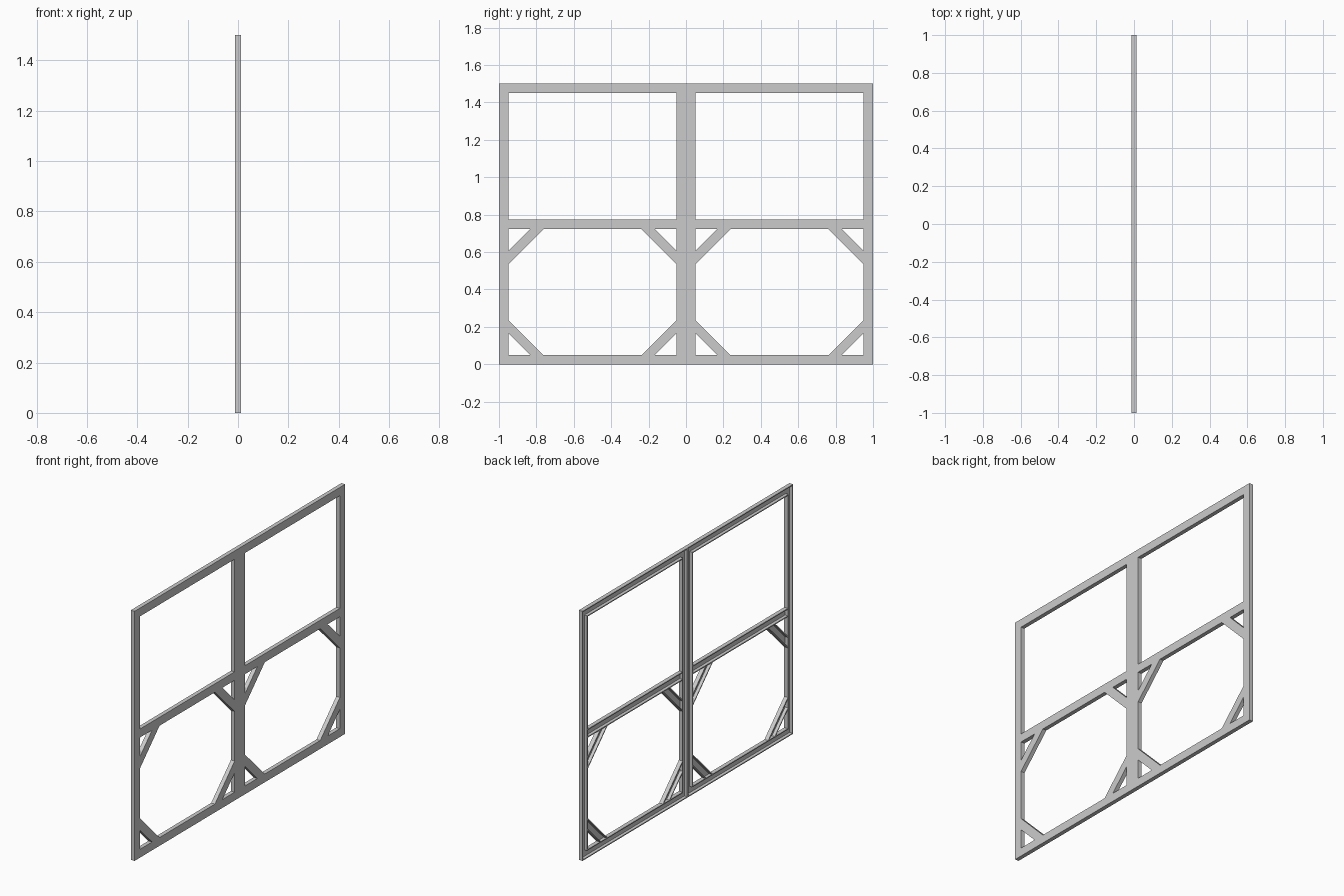
import bpy, bmesh
from mathutils import Vector

if "Cube" in bpy.data.objects:
    bpy.data.objects.remove(bpy.data.objects["Cube"])

D = 0.0125          # half depth of the steel channel
W = 0.006           # wall thickness
T = W / 0.05        # wall as a fraction of the bar width

# U-channel section: (fraction across the bar, depth), open towards -x
SECTION = [(0, -D), (0, D), (1, D), (1, -D),
           (1 - T, -D), (1 - T, D - W), (T, D - W), (T, -D)]


def channel(name, a0, a1, b0, b1):
    """Channel bar; edge a0-a1 on one side, b0-b1 on the other (y, z), mirrored in y."""
    bm = bmesh.new()
    ends = []
    for a, b in ((a0, b0), (a1, b1)):
        a, b = Vector(a), Vector(b)
        ring = []
        for t, x in SECTION:
            p = a.lerp(b, t)
            ring.append(bm.verts.new((x, p.x, p.y)))
        ends.append(ring)
    n = len(SECTION)
    for i in range(n):
        j = (i + 1) % n
        bm.faces.new((ends[0][i], ends[0][j], ends[1][j], ends[1][i]))
    bm.faces.new(ends[0])
    bm.faces.new(ends[1][::-1])
    bmesh.ops.recalc_face_normals(bm, faces=bm.faces)
    me = bpy.data.meshes.new(name)
    bm.to_mesh(me)
    bm.free()
    ob = bpy.data.objects.new(name, me)
    bpy.context.collection.objects.link(ob)
    m = ob.modifiers.new("Mirror", 'MIRROR')
    m.use_axis = (False, True, False)
    m.use_mirror_merge = False
    return ob


# Mitred outer frame of one panel
outer = [(0, 0), (1, 0), (1, 1.5), (0, 1.5)]
inner = [(0.05, 0.05), (0.95, 0.05), (0.95, 1.45), (0.05, 1.45)]
for i, name in enumerate(("bottom_rail", "outer_post", "top_rail", "centre_post")):
    j = (i + 1) % 4
    channel(name, outer[i], outer[j], inner[i], inner[j])

# Middle rail
LO, HI = 0.722, 0.773
channel("middle_rail", (0.05, HI), (0.95, HI), (0.05, LO), (0.95, LO))

# Diagonal braces in the four corners of the lower opening
NEAR, FAR = 0.116, 0.187
for y, sy in ((0.05, 1), (0.95, -1)):
    for z, sz in ((0.05, 1), (LO, -1)):
        channel("corner_brace",
                (y, z + sz * NEAR), (y + sy * NEAR, z),
                (y, z + sz * FAR), (y + sy * FAR, z))
